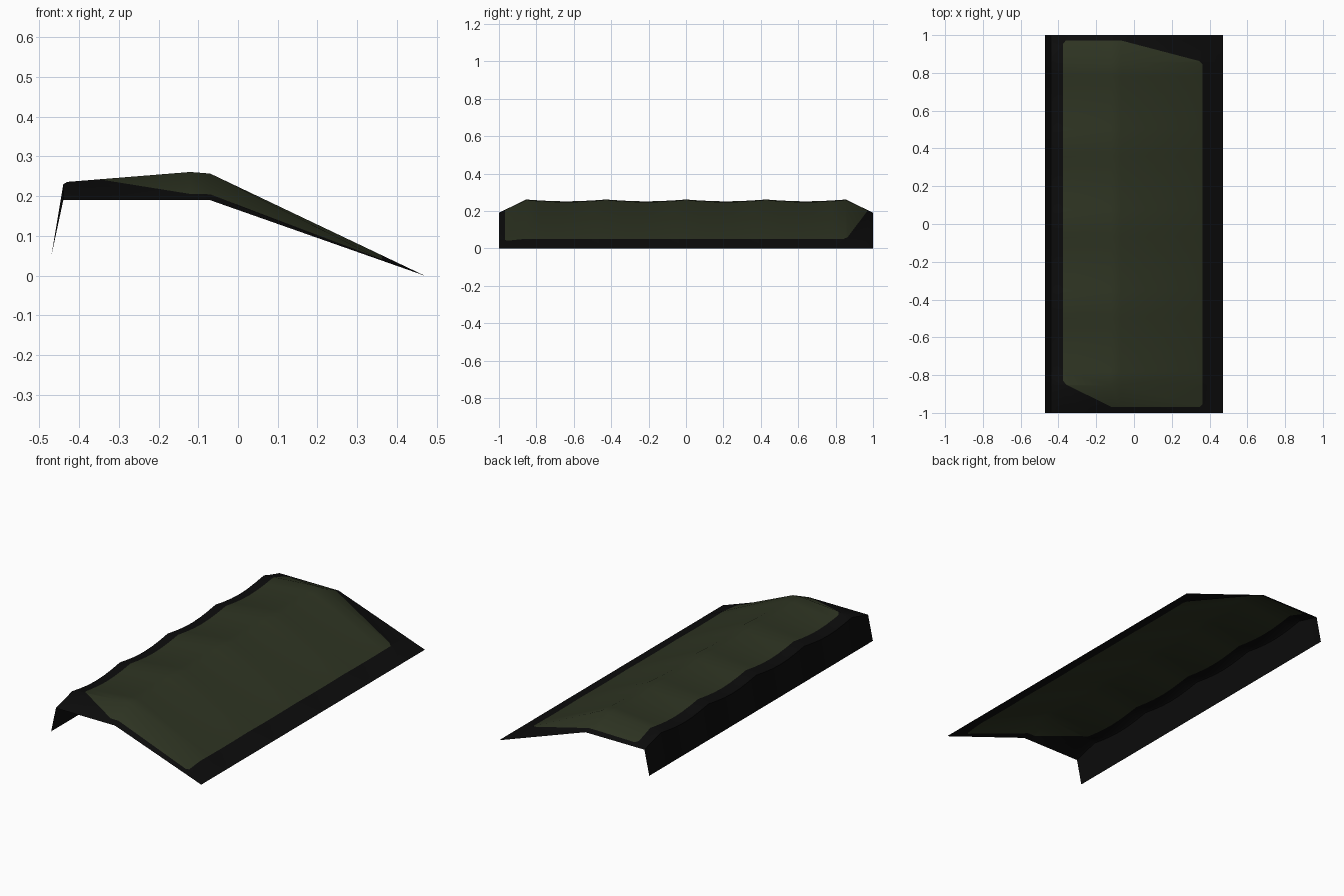
import bpy, bmesh, math
from mathutils import Vector

if "Cube" in bpy.data.objects:
    bpy.data.objects.remove(bpy.data.objects["Cube"])

def material(name, rgb):
    m = bpy.data.materials.new(name)
    m.diffuse_color = (*rgb, 1)
    m.use_nodes = True
    m.node_tree.nodes["Principled BSDF"].inputs["Base Color"].default_value = m.diffuse_color
    return m

black = material("black border", (0.0035, 0.0035, 0.0035))
green = material("dark olive", (0.027, 0.034, 0.016))

# Cross-section columns: x, z at the ends, z at a crest, scallop depth
COLS = [(-0.47, 0.05, 0.05, 0), (-0.44, 0.19, 0.23, 0.022), (-0.43, 0.19, 0.236, 0.022),
        (-0.12, 0.19, 0.261, 0.010), (-0.07, 0.19, 0.257, 0.010), (0.47, 0, 0, 0)]
CREST, STEPS = 0.855, 24
ys = [-1] + [CREST * (2 * i / STEPS - 1) for i in range(STEPS + 1)] + [1]

# Open sheet lofted along y, with gentle scallops between crests
bm = bmesh.new()
rows = []
for y in ys:
    row = []
    for x, z_end, z_top, depth in COLS:
        if abs(y) == 1:
            z = z_end
        else:
            z = z_top - depth * abs(math.sin(math.pi * y / (CREST / 2)))
        row.append(bm.verts.new((x, y, z)))
    rows.append(row)
for a, b in zip(rows, rows[1:]):
    for i in range(len(COLS) - 1):
        bm.faces.new((a[i], a[i + 1], b[i + 1], b[i]))

# Olive panel outline (counter-clockwise, convex), cut into the sheet
OUT = [(-0.375, -0.83), (-0.36, -0.85), (-0.12, -0.968), (0.35, -0.968), (0.363, -0.955),
       (0.363, 0.845), (0.345, 0.863), (-0.07, 0.972), (-0.36, 0.972), (-0.375, 0.955)]
planes = []
for (x0, y0), (x1, y1) in zip(OUT, OUT[1:] + OUT[:1]):
    planes.append((Vector((x0, y0, 0)), Vector((y1 - y0, x0 - x1, 0)).normalized()))
for co, no in planes:
    bmesh.ops.bisect_plane(bm, geom=bm.verts[:] + bm.edges[:] + bm.faces[:],
                           dist=1e-5, plane_co=co, plane_no=no)
for f in bm.faces:
    c = f.calc_center_median()
    f.material_index = int(all((c - co).dot(no) < 0 for co, no in planes))

me = bpy.data.meshes.new("cover_panel")
bm.to_mesh(me)
bm.free()
me.materials.append(black)
me.materials.append(green)
ob = bpy.data.objects.new("cover_panel", me)
bpy.context.collection.objects.link(ob)
bpy.context.view_layer.objects.active = ob
ob.select_set(True)
bpy.ops.object.shade_smooth_by_angle(angle=math.radians(30))
